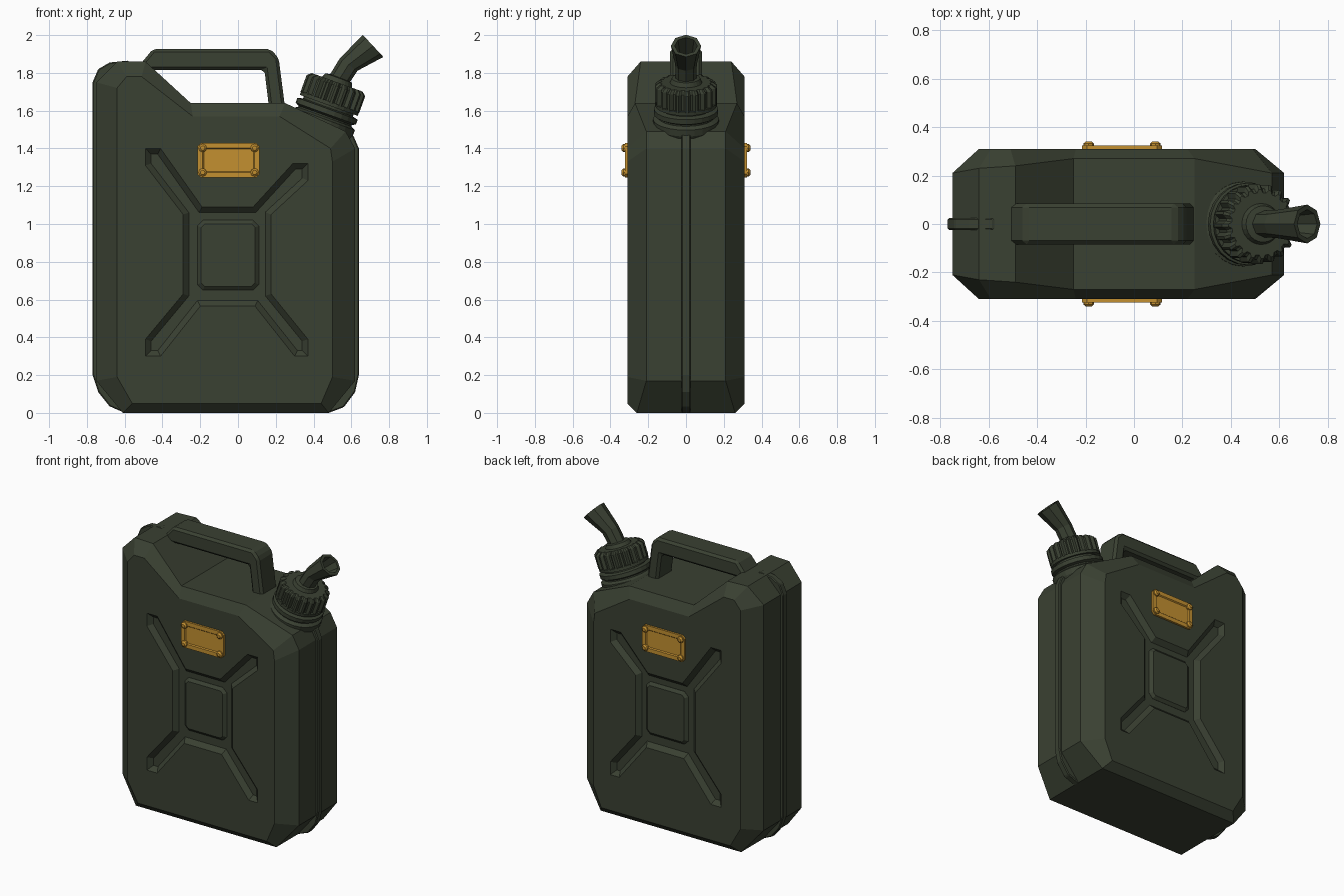
import bpy, bmesh, math
from mathutils import Vector

if "Cube" in bpy.data.objects:
    bpy.data.objects.remove(bpy.data.objects["Cube"])


def material(name, rgb):
    m = bpy.data.materials.new(name)
    m.diffuse_color = (*rgb, 1)
    m.use_nodes = True
    m.node_tree.nodes["Principled BSDF"].inputs["Base Color"].default_value = m.diffuse_color
    return m


GREEN = material("olive_green", (0.042, 0.052, 0.032))
GOLD = material("brass_yellow", (0.55, 0.28, 0.03))


def loft(name, loops, mat, bevel=0):
    """Skin a list of equal-length point loops and cap both ends."""
    bm = bmesh.new()
    rings = [[bm.verts.new(p) for p in lp] for lp in loops]
    n = len(rings[0])
    for a, b in zip(rings, rings[1:]):
        for i in range(n):
            j = (i + 1) % n
            bm.faces.new((a[i], a[j], b[j], b[i]))
    bm.faces.new(rings[0])
    bm.faces.new(rings[-1])
    bmesh.ops.recalc_face_normals(bm, faces=bm.faces[:])
    me = bpy.data.meshes.new(name)
    bm.to_mesh(me)
    bm.free()
    ob = bpy.data.objects.new(name, me)
    bpy.context.collection.objects.link(ob)
    me.materials.append(mat)
    if bevel:
        mod = ob.modifiers.new("soft_edges", 'BEVEL')
        mod.width, mod.segments, mod.limit_method = bevel, 1, 'ANGLE'
    return ob


def at_y(profile, y):
    return [(x, y, z) for x, z in profile]


def offset(profile, d):
    """Mitred inward offset of a clockwise (x, z) outline."""
    out, n = [], len(profile)
    for i in range(n):
        p, a, b = (Vector(profile[k % n]) for k in (i, i - 1, i + 1))
        e1, e2 = (p - a).normalized(), (b - p).normalized()
        n1, n2 = Vector((e1.y, -e1.x)), Vector((e2.y, -e2.x))
        out.append(tuple(p + (n1 + n2) * d / (1 + n1.dot(n2))))
    return out


def rect(x0, x1, z0, z1, c):
    """Clockwise rectangle with cut corners."""
    return [(x0, z1 - c), (x0 + c, z1), (x1 - c, z1), (x1, z1 - c),
            (x1, z0 + c), (x1 - c, z0), (x0 + c, z0), (x0, z0 + c)]


def ring(cx, cz, tilt, radii):
    """Circle around an axis leaning by tilt towards +x; one radius per vertex."""
    n, pts = len(radii), []
    for i, r in enumerate(radii):
        a = 2 * math.pi * i / n
        u, v = r * math.cos(a), r * math.sin(a)
        pts.append((cx + u * math.cos(tilt), v, cz - u * math.sin(tilt)))
    return pts


# Body: outer middle band (x, z, half depth) lofted to the smaller side faces
outer = [(-.61, 0, .26), (-.75, .17, .21), (-.75, 1.75, .21), (-.64, 1.86, .23),
         (-.49, 1.86, .24), (-.25, 1.64, .27), (.25, 1.64, .27), (.57, 1.49, .21),
         (.62, 1.40, .21), (.62, .17, .21), (.48, 0, .26)]
side = [(-.56, .05), (-.64, .19), (-.64, 1.72), (-.59, 1.78), (-.51, 1.78),
        (-.24, 1.57), (.22, 1.57), (.49, 1.40), (.50, 1.33), (.50, .19), (.44, .05)]
body = loft("body", [at_y(side, -.31), [(x, -y, z) for x, z, y in outer],
                     [(x, y, z) for x, z, y in outer], at_y(side, .31)], GREEN)

# Pressed X with square centre, cut into both sides
cross = [(-.49, 1.31), (-.49, 1.40), (-.41, 1.40), (-.19, 1.09), (.08, 1.09),
         (.29, 1.32), (.37, 1.32), (.37, 1.23), (.175, 1.05), (.175, .63),
         (.37, .39), (.37, .30), (.30, .30), (.09, .565), (-.20, .565),
         (-.41, .30), (-.49, .30), (-.49, .39), (-.29, .63), (-.29, 1.05)]
for s, label in ((-1, "front"), (1, "back")):
    cutter = loft("cross_cutter", [at_y(offset(cross, -.02), s * .33),
                                   at_y(offset(cross, .03), s * .28)], GREEN)
    cutter.hide_render = True
    mod = body.modifiers.new("cross", 'BOOLEAN')
    mod.operation, mod.solver, mod.object = 'DIFFERENCE', 'EXACT', cutter
    bpy.context.view_layer.objects.active = body
    bpy.ops.object.modifier_apply(modifier=mod.name)
    bpy.data.objects.remove(cutter)

    # Raised pad in the middle of the cross
    pad = rect(-.215, .11, .65, 1.02, .03)
    loft(label + "_centre_pad", [at_y(pad, s * .27), at_y(pad, s * .281),
                                 at_y(offset(pad, .02), s * .298)], GREEN)

    # Framed label plate with corner rivets
    plate = rect(-.215, .115, 1.245, 1.43, .02)
    loft(label + "_plate", [at_y(plate, s * .30), at_y(plate, s * .324),
                            at_y(offset(plate, .028), s * .324),
                            at_y(offset(plate, .034), s * .317)], GOLD)
    for x in (-.187, .088):
        for z in (1.273, 1.402):
            loops = []
            for y, r in ((.31, .022), (.332, .022), (.341, .012)):
                loops.append([(x + r * math.cos(k * math.pi / 4), s * y,
                               z + r * math.sin(k * math.pi / 4)) for k in range(8)])
            loft(label + "_rivet", loops, GOLD)

# Seam rib around the ends and bottom
rib = [(-.58, 1.865), (-.68, 1.855), (-.74, 1.82), (-.77, 1.75), (-.77, .20),
       (-.74, .11), (-.68, .035), (-.60, 0), (.48, 0), (.56, .03), (.62, .11),
       (.64, .20), (.64, 1.40), (.61, 1.47), (.55, 1.50), (.3, 1.5), (-.2, 1.5), (-.5, 1.75)]
loft("seam_rib", [at_y(rib, -.024), at_y(rib, .024)], GREEN, .006)

# Carrying handle
grip = [(-.53, 1.83), (-.45, 1.927), (.17, 1.927), (.215, 1.88), (.25, 1.61),
        (.165, 1.61), (.14, 1.815), (-.46, 1.815)]
loft("handle", [at_y(grip, -.085), at_y(grip, .085)], GREEN, .016)

# Neck, threaded rings and cap core, turned around a leaning axis
TILT = math.radians(20)


def on_axis(t, radii):
    return ring(.503 + t * math.sin(TILT), 1.69 + t * math.cos(TILT), TILT, radii)


turned = [(-.30, .16), (-.20, .165), (-.178, .175), (-.142, .175), (-.13, .15),
          (-.122, .15), (-.112, .17), (-.085, .17), (-.078, .14), (.05, .14),
          (.064, .13), (.064, .085), (.088, .075), (.092, .05)]
neck = loft("neck", [on_axis(t, [r] * 24) for t, r in turned], GREEN)

# Cap with grip teeth
teeth = [.165, .165, .147, .147] * 20
loft("cap_band", [on_axis(t, [.163] * 24) for t in (-.066, -.045)], GREEN)
loft("cap_grip", [on_axis(-.05, teeth), on_axis(.045, teeth),
                  on_axis(.064, [r - .022 for r in teeth])], GREEN)

# Bent, flared, hollow spout
bends = [(.523, 1.745, 20, .056), (.585, 1.843, 34, .057), (.715, 1.943, 47, .08),
         (.715, 1.943, 47, .060), (.620, 1.868, 45, .044)]
loft("spout", [ring(x, z, math.radians(a), [r] * 8) for x, z, a, r in bends], GREEN)
